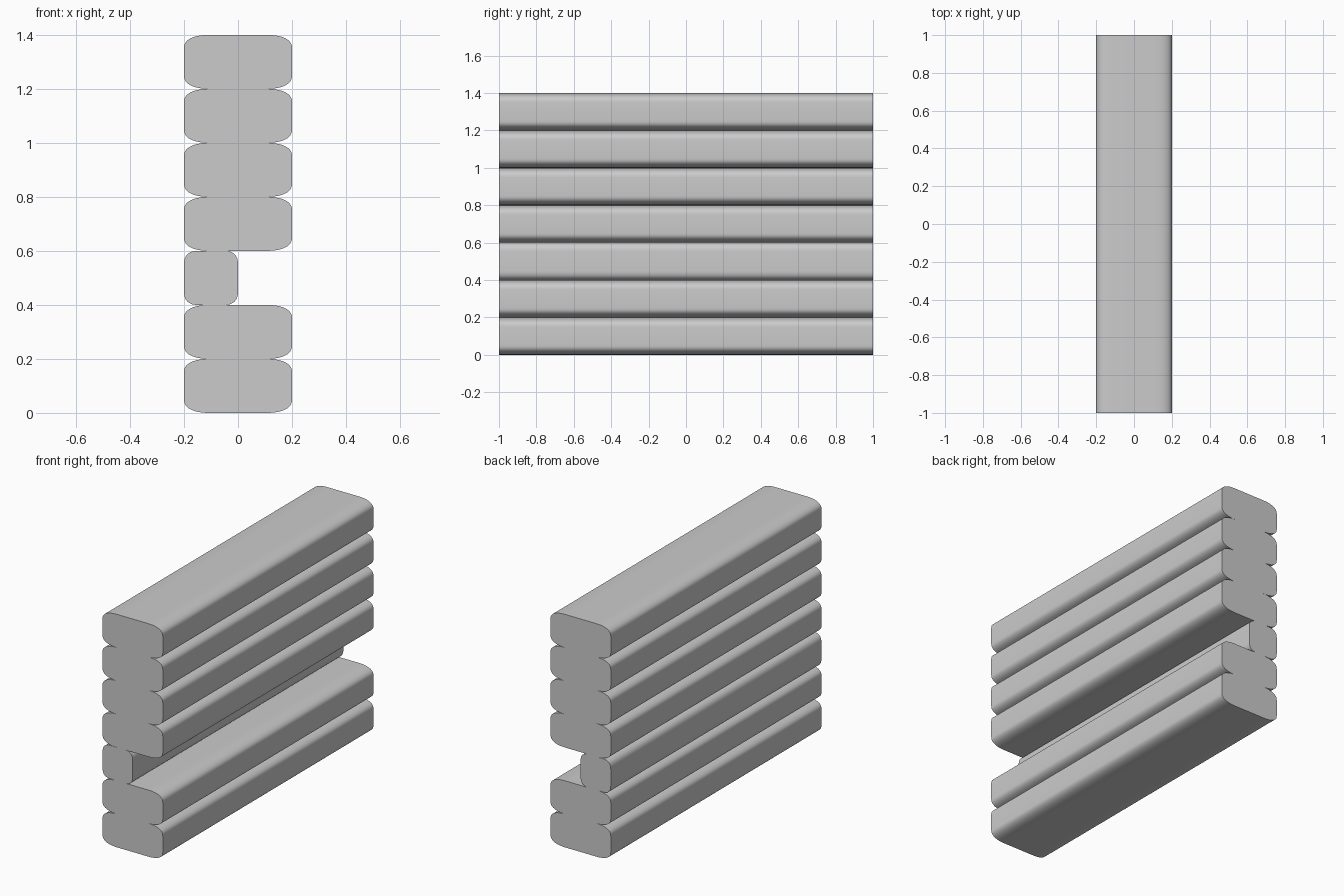
import bpy, bmesh, math

if "Cube" in bpy.data.objects:
    bpy.data.objects.remove(bpy.data.objects["Cube"])


def beam(name, x0, x1, z0, z1, rx, rz, n=10, power=2.4):
    """Beam along y with a softly rounded cross-section and flat ends."""
    cx, cz = (x0 + x1) / 2, (z0 + z1) / 2
    hx, hz = (x1 - x0) / 2 - rx, (z1 - z0) / 2 - rz
    pts = []
    for quarter, (sx, sz) in enumerate(((1, 1), (-1, 1), (-1, -1), (1, -1))):
        for i in range(n + 1):
            a = math.pi / 2 * (quarter + i / n)
            c = abs(math.cos(a)) ** (2 / power) if i % n or abs(math.cos(a)) > .5 else 0
            s = abs(math.sin(a)) ** (2 / power) if i % n or abs(math.sin(a)) > .5 else 0
            pts.append((cx + sx * (hx + rx * c), cz + sz * (hz + rz * s)))
    bm = bmesh.new()
    face = bm.faces.new([bm.verts.new((x, -1, z)) for x, z in pts])
    ext = bmesh.ops.extrude_face_region(bm, geom=[face], use_keep_orig=True)
    verts = [g for g in ext["geom"] if isinstance(g, bmesh.types.BMVert)]
    bmesh.ops.translate(bm, verts=verts, vec=(0, 2, 0))
    bmesh.ops.recalc_face_normals(bm, faces=bm.faces)
    me = bpy.data.meshes.new(name)
    bm.to_mesh(me)
    bm.free()
    ob = bpy.data.objects.new(name, me)
    bpy.context.collection.objects.link(ob)
    bpy.ops.object.select_all(action='DESELECT')
    ob.select_set(True)
    bpy.context.view_layer.objects.active = ob
    bpy.ops.object.shade_smooth_by_angle(angle=math.radians(40))


# Stacked wall beams; the third is half width, leaving a groove on the right
for row in range(7):
    z = row * 0.2
    if row == 2:
        beam("narrow_beam", -0.2, 0.0, z, z + 0.2, 0.05, 0.05)
    else:
        beam(f"wide_beam_{row}", -0.2, 0.2, z, z + 0.2, 0.1, 0.05)
